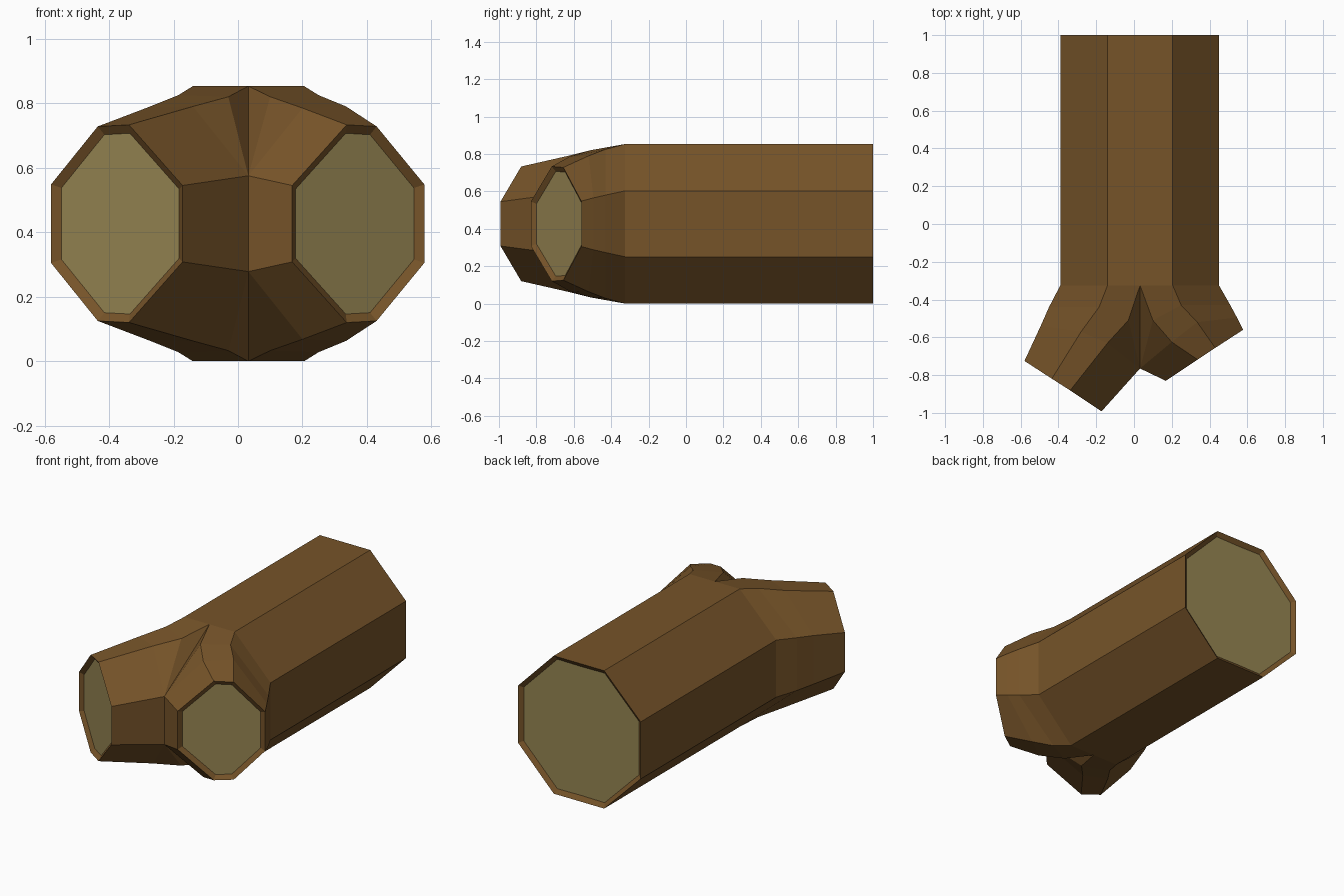
import bpy, bmesh

if "Cube" in bpy.data.objects:
    bpy.data.objects.remove(bpy.data.objects["Cube"])

H = 0.853          # log height; everything mirrors about half of it
MID_X = 0.032      # trunk axis


def material(name, rgb):
    m = bpy.data.materials.new(name)
    m.diffuse_color = (*rgb, 1)
    m.use_nodes = True
    m.node_tree.nodes["Principled BSDF"].inputs["Base Color"].default_value = m.diffuse_color
    return m


bark = material("bark brown", (0.182, 0.088, 0.022))
wood = material("cut wood tan", (0.305, 0.235, 0.085))

bm = bmesh.new()


def ring(upper):
    """Closed loop from its upper half (outer to inner), mirrored top to bottom."""
    pts = upper + [(x, y, H - z) for x, y, z in reversed(upper)]
    return [bm.verts.new(p) for p in pts]


def bridge(a, b):
    n = len(a)
    for i in range(n):
        j = (i + 1) % n
        bm.faces.new((a[i], a[j], b[j], b[i]))


# trunk: octagonal prism with a middle seam where the fork starts
def trunk_ring(y):
    return ring([(-0.39, y, 0.603), (-0.14, y, H), (MID_X, y, H),
                 (0.205, y, H), (0.45, y, 0.603)])


back, front = trunk_ring(1.0), trunk_ring(-0.325)
bridge(back, front)
caps = [bm.faces.new(back)]

# fork branches: each starts on half of the trunk plus the crotch edge
crotch = (MID_X, -0.765, 0.575)
left = [
    [(-0.39, -0.325, 0.603), (-0.14, -0.325, H), (MID_X, -0.325, H), crotch],
    [(-0.45, -0.44, 0.59), (-0.185, -0.44, 0.825), (-0.03, -0.51, 0.82), crotch],
    [(-0.494, -0.54, 0.577), (-0.28, -0.57, 0.787), (-0.14, -0.63, 0.79), crotch],
    [(-0.58, -0.725, 0.548), (-0.435, -0.819, 0.728), (-0.338, -0.881, 0.733),
     (-0.172, -0.992, 0.545)],
]
right = [
    [(0.45, -0.325, 0.603), (0.205, -0.325, H), (MID_X, -0.325, H), crotch],
    [(0.51, -0.43, 0.58), (0.25, -0.43, 0.825), (0.10, -0.51, 0.82), crotch],
    [(0.545, -0.495, 0.565), (0.335, -0.52, 0.79), (0.20, -0.625, 0.785), crotch],
    [(0.578, -0.56, 0.548), (0.43, -0.656, 0.728), (0.337, -0.718, 0.733),
     (0.168, -0.83, 0.545)],
]
for branch in (left, right):
    loops = [ring(section) for section in branch]
    for a, b in zip(loops, loops[1:]):
        bridge(a, b)
    caps.append(bm.faces.new(loops[-1]))

# weld the parts together, which also collapses the crotch points
bmesh.ops.remove_doubles(bm, verts=bm.verts, dist=0.0005)
bmesh.ops.recalc_face_normals(bm, faces=bm.faces)

# sunken cut ends with a bevelled bark rim
caps = [f for f in caps if f.is_valid]
bmesh.ops.inset_individual(bm, faces=caps, thickness=0.028, depth=-0.02)
for f in caps:
    f.material_index = 1

mesh = bpy.data.meshes.new("forked_log")
bm.to_mesh(mesh)
bm.free()
mesh.materials.append(bark)
mesh.materials.append(wood)
bpy.context.collection.objects.link(bpy.data.objects.new("forked_log", mesh))
